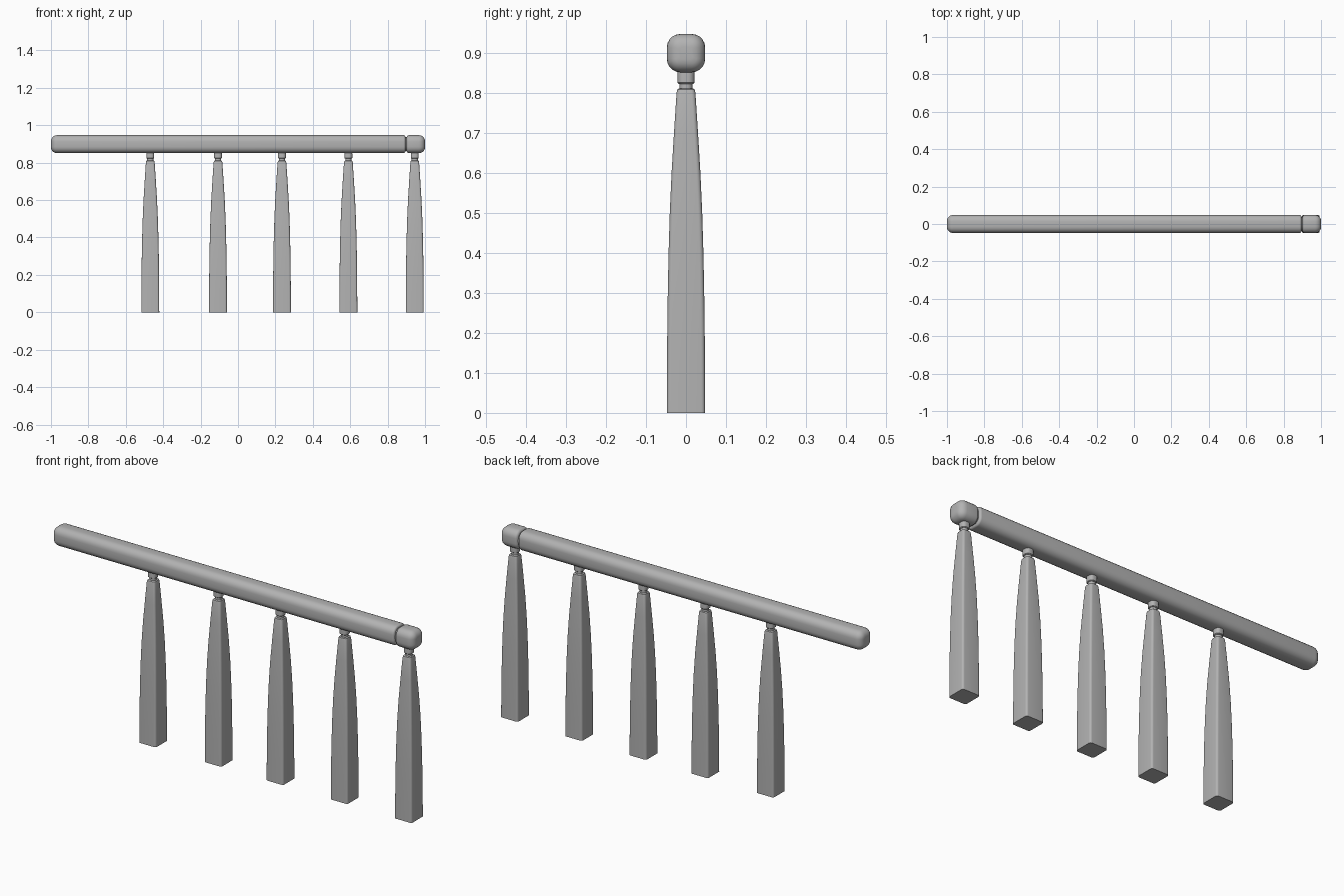
import bpy, bmesh, math
from mathutils import Vector

old = bpy.data.objects.get("Cube")
if old:
    bpy.data.objects.remove(old, do_unlink=True)

grey = bpy.data.materials.new("plain grey")
grey.use_nodes = True
colour = (0.45, 0.45, 0.45, 1)
grey.diffuse_color = colour
grey.node_tree.nodes["Principled BSDF"].inputs["Base Color"].default_value = colour


def rounded_square(half, radius, steps=5):
    """Outline of a square with rounded corners."""
    pts = []
    for corner in range(4):
        mid = math.pi / 4 + corner * math.pi / 2
        cx = math.copysign(half - radius, math.cos(mid))
        cy = math.copysign(half - radius, math.sin(mid))
        for i in range(steps + 1):
            a = (corner + i / steps) * math.pi / 2
            pts.append((cx + radius * math.cos(a), cy + radius * math.sin(a)))
    return pts


def loft(name, stations, origin, along_x=False):
    """Skin rounded squares given as (distance, half width, corner radius)."""
    bm = bmesh.new()
    rings = []
    for t, half, radius in stations:
        ring = []
        for u, v in rounded_square(half, radius):
            p = Vector((t, u, v)) if along_x else Vector((u, v, t))
            ring.append(bm.verts.new(p + Vector(origin)))
        rings.append(ring)
    n = len(rings[0])
    for a, b in zip(rings, rings[1:]):
        for i in range(n):
            j = (i + 1) % n
            bm.faces.new((a[i], a[j], b[j], b[i]))
    bm.faces.new(rings[0][::-1])
    bm.faces.new(rings[-1])
    bmesh.ops.recalc_face_normals(bm, faces=bm.faces)
    mesh = bpy.data.meshes.new(name)
    bm.to_mesh(mesh)
    bm.free()
    mesh.materials.append(grey)
    obj = bpy.data.objects.new(name, mesh)
    bpy.context.collection.objects.link(obj)
    bpy.ops.object.select_all(action="DESELECT")
    obj.select_set(True)
    bpy.context.view_layer.objects.active = obj
    bpy.ops.object.shade_smooth_by_angle(angle=math.radians(35))
    return obj


HALF, AXIS_Z = 0.048, 0.899


def rounded_bar(start, end, r_start, r_end, corner):
    """Stations of a bar whose two ends are rounded over."""
    quarter = [i * math.pi / 10 for i in range(6)]
    first = [(start + r_start * (1 - math.sin(a)), r_start * (1 - math.cos(a))) for a in quarter]
    last = [(end - r_end * (1 - math.sin(a)), r_end * (1 - math.cos(a))) for a in reversed(quarter)]
    return [(t, HALF - d, max(corner - d, 0.008)) for t, d in first[::-1] + last[::-1]]


# Handrail, joining collar and rounded end block
loft("handrail", rounded_bar(-1.0, 0.895, 0.032, 0.010, 0.034), (0, 0, AXIS_Z), True)
loft("rail_collar", [(0.885, 0.037, 0.03), (0.915, 0.037, 0.03)], (0, 0, AXIS_Z), True)
loft("end_block", rounded_bar(0.901, 1.0, 0.014, 0.032, 0.034), (0, 0, AXIS_Z), True)

# Tapered balusters with a turned neck and ring under the rail
post = [(0, 0.048, 0.010), (0.10, 0.0475, 0.010), (0.20, 0.0468, 0.010),
        (0.30, 0.0455, 0.010), (0.40, 0.0435, 0.010), (0.50, 0.0405, 0.010),
        (0.60, 0.036, 0.010), (0.70, 0.030, 0.010), (0.80, 0.0235, 0.010),
        (0.808, 0.0215, 0.010), (0.811, 0.018, 0.010)]
neck = [(0.806, 0.0165, 0.015), (0.828, 0.0165, 0.015)]
ring = [(0.822, 0.018, 0.014), (0.825, 0.021, 0.016), (0.848, 0.021, 0.016), (0.862, 0.020, 0.016)]

for i, x in enumerate((-0.469, -0.107, 0.235, 0.590, 0.945), 1):
    loft(f"baluster_{i}", post, (x, 0, 0))
    loft(f"baluster_neck_{i}", neck, (x, 0, 0))
    loft(f"baluster_ring_{i}", ring, (x, 0, 0))
